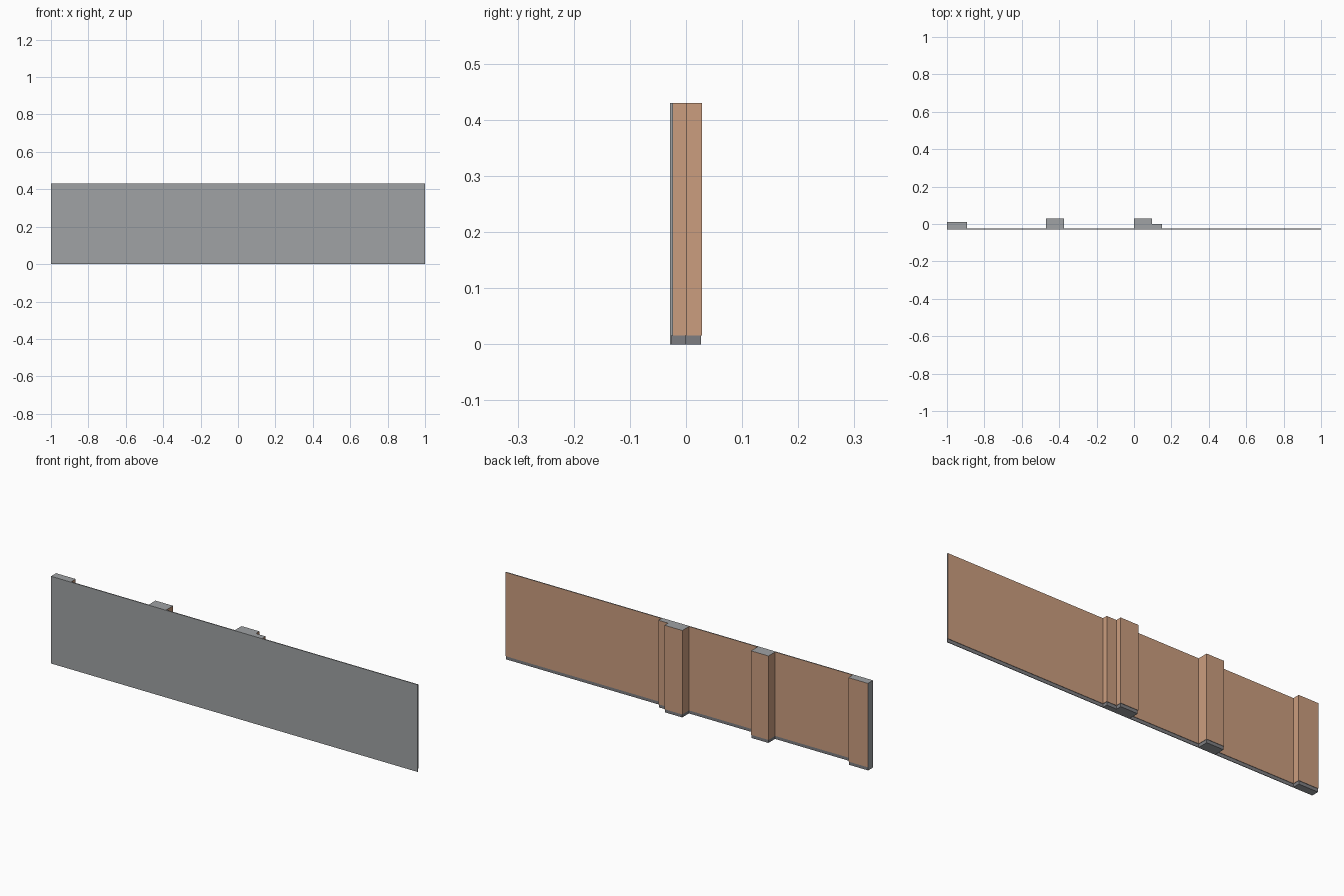
import bpy, bmesh

if "Cube" in bpy.data.objects:
    bpy.data.objects.remove(bpy.data.objects["Cube"])

FRONT, HEIGHT, BASE = -0.0285, 0.43, 0.016
WALL = -0.0235        # back surface of the plain wall
RECESS = 0.002        # how far the base sits behind the plaster


def material(name, srgb):
    m = bpy.data.materials.new(name)
    m.diffuse_color = [(c / 255) ** 2.2 for c in srgb] + [1.0]
    m.use_nodes = True
    m.node_tree.nodes["Principled BSDF"].inputs["Base Color"].default_value = m.diffuse_color
    return m


GREY = material("wall grey", (158, 161, 163))
BROWN = material("plaster brown", (202, 156, 126))
DARK = material("base dark grey", (125, 125, 128))


def footprint(d):
    """Plan outline of the wall with its pilasters, back side inset by d."""
    return [
        (-1, FRONT), (1, FRONT), (1, WALL - d),
        # double-stepped pilaster
        (0.15 - d, WALL - d), (0.15 - d, 0.001 - d),
        (0.097 - d, 0.001 - d), (0.097 - d, 0.0285 - d),
        (d, 0.0285 - d), (d, WALL - d),
        # middle pilaster
        (-0.374 - d, WALL - d), (-0.374 - d, 0.0285 - d),
        (-0.47 + d, 0.0285 - d), (-0.47 + d, WALL - d),
        # end pilaster
        (-0.893 - d, WALL - d), (-0.893 - d, 0.011 - d), (-1, 0.011 - d),
    ]


def extrude_plan(name, points, z0, z1, back_material):
    bm = bmesh.new()
    face = bm.faces.new([bm.verts.new((x, y, z0)) for x, y in points])
    top = bmesh.ops.extrude_face_region(bm, geom=[face], use_keep_orig=True)
    verts = [v for v in top["geom"] if isinstance(v, bmesh.types.BMVert)]
    bmesh.ops.translate(bm, verts=verts, vec=(0, 0, z1 - z0))
    bmesh.ops.recalc_face_normals(bm, faces=bm.faces)
    # back faces and pilaster sides get the back colour; front, ends and caps stay grey
    for f in bm.faces:
        f.normal_update()
        n, c = f.normal, f.calc_center_median()
        is_end = abs(c.x) > 0.999
        f.material_index = int(abs(n.z) < 0.5 and n.y > -0.5 and not is_end)
    me = bpy.data.meshes.new(name)
    bm.to_mesh(me)
    bm.free()
    me.materials.append(GREY)
    me.materials.append(back_material)
    ob = bpy.data.objects.new(name, me)
    bpy.context.collection.objects.link(ob)
    return ob


# Plastered wall with pilasters, standing on a slightly recessed base
extrude_plan("wall_with_pilasters", footprint(0), BASE, HEIGHT, BROWN)
extrude_plan("recessed_base", footprint(RECESS), 0, BASE, DARK)
